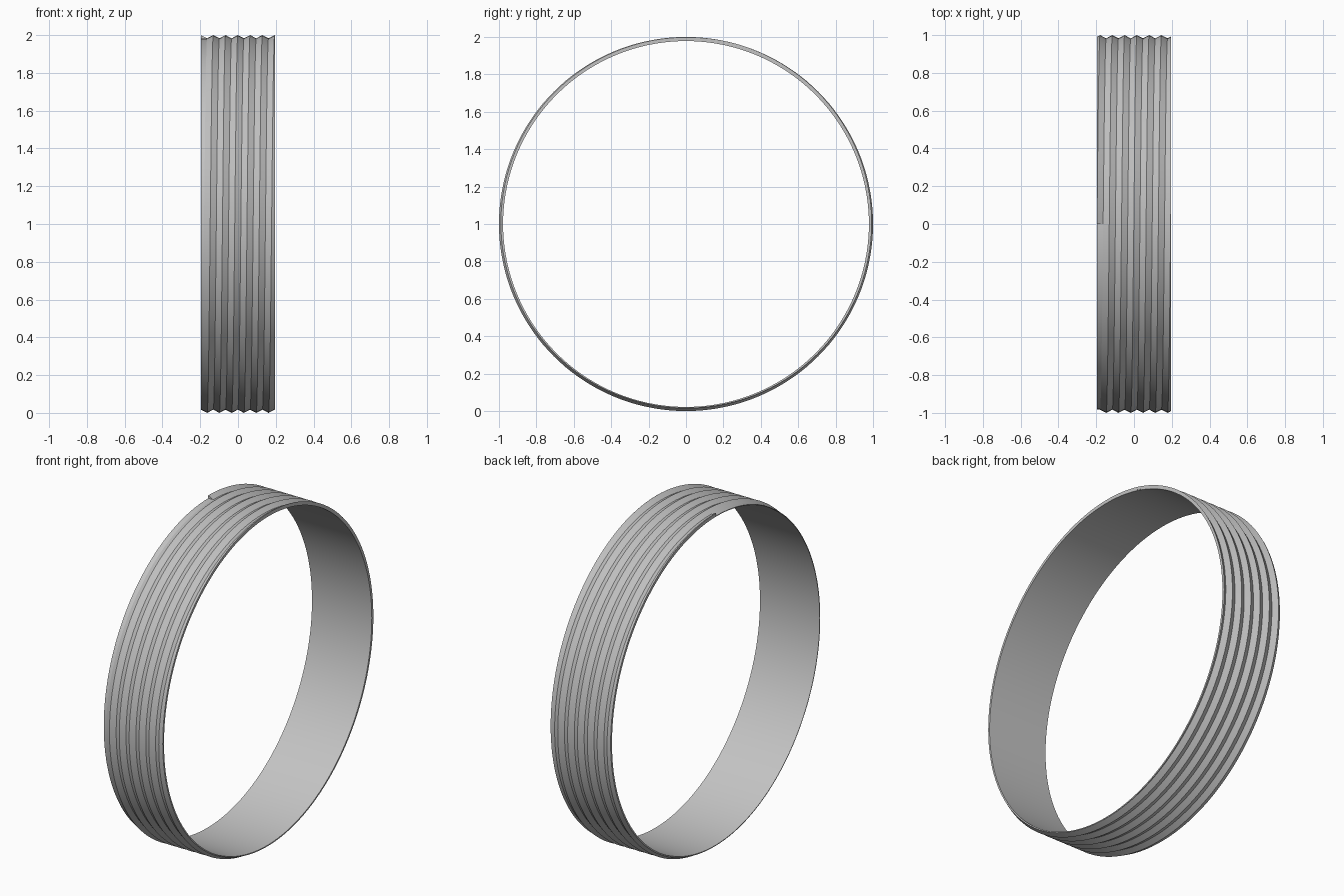
import bpy, bmesh
from math import sin, cos, tau
from mathutils import Vector

cube = bpy.data.objects.get("Cube")
if cube:
    bpy.data.objects.remove(cube, do_unlink=True)

SEG, PITCH, TURNS = 144, 0.065, 7
LEFT, RIGHT = -0.197, 0.197
R_IN, R_VALLEY, R_PEAK = 0.978, 0.983, 1.0
AXIS_Z = 1.0

grey = bpy.data.materials.new("plain grey")
grey.use_nodes = True
grey.diffuse_color = (0.55, 0.55, 0.55, 1)
grey.node_tree.nodes["Principled BSDF"].inputs["Base Color"].default_value = grey.diffuse_color


def ring_point(x, r, a):
    return Vector((x, r * sin(a), AXIS_Z + r * cos(a)))


def face_towards(face, direction):
    face.normal_update()
    if face.normal.dot(direction) < 0:
        face.normal_flip()


def radial(face):
    c = face.calc_center_median()
    return Vector((0, c.y, c.z - AXIS_Z))


def finish(bm, name):
    mesh = bpy.data.meshes.new(name)
    bm.to_mesh(mesh)
    bm.free()
    mesh.materials.append(grey)
    obj = bpy.data.objects.new(name, mesh)
    bpy.context.collection.objects.link(obj)
    bpy.ops.object.select_all(action='DESELECT')
    obj.select_set(True)
    bpy.context.view_layer.objects.active = obj
    bpy.ops.object.shade_smooth_by_angle(angle=0.35)


# Thin plain sleeve: closed rectangular section turned round the x axis
bm = bmesh.new()
section = [(LEFT, R_IN), (RIGHT, R_IN), (RIGHT, R_VALLEY - 0.0006), (LEFT, R_VALLEY - 0.0006)]
rows = [[bm.verts.new(ring_point(x, r, tau * i / SEG)) for x, r in section] for i in range(SEG)]
for i in range(SEG):
    a, b = rows[i], rows[(i + 1) % SEG]
    for k in range(4):
        j = (k + 1) % 4
        bm.faces.new((a[k], a[j], b[j], b[k]))
bmesh.ops.recalc_face_normals(bm, faces=bm.faces)
finish(bm, "inner_sleeve")

# Spiral ridge: triangular section wound round the sleeve from the top
bm = bmesh.new()
profile = [(-PITCH / 2, R_VALLEY), (0, R_PEAK), (PITCH / 2, R_VALLEY)]
rows = []
for n in range(TURNS * SEG + 1):
    x0 = LEFT + 0.001 + PITCH * n / SEG
    rows.append([bm.verts.new(ring_point(x0 + dx, r, tau * n / SEG)) for dx, r in profile])
for a, b in zip(rows, rows[1:]):
    for k in range(2):
        f = bm.faces.new((a[k], a[k + 1], b[k + 1], b[k]))
        face_towards(f, radial(f))
# Blunt start of the ridge
face_towards(bm.faces.new(rows[0]), Vector((0, -1, 0)))
bmesh.ops.remove_doubles(bm, verts=bm.verts, dist=1e-5)

# Trim both ends flat and close each rim down to the sleeve
for x, side in ((LEFT, -1), (RIGHT, 1)):
    normal = Vector((side, 0, 0))
    cut = bmesh.ops.bisect_plane(bm, geom=bm.verts[:] + bm.edges[:] + bm.faces[:], dist=1e-6,
                                 plane_co=(x, 0, 0), plane_no=normal, clear_outer=True)
    edges = [e for e in cut["geom_cut"] if isinstance(e, bmesh.types.BMEdge)]
    new = bmesh.ops.extrude_edge_only(bm, edges=edges)["geom"]
    for v in (g for g in new if isinstance(g, bmesh.types.BMVert)):
        d = Vector((0, v.co.y, v.co.z - AXIS_Z)).normalized() * (R_VALLEY - 0.0006)
        v.co = Vector((x, d.y, d.z + AXIS_Z))
    for f in (g for g in new if isinstance(g, bmesh.types.BMFace)):
        face_towards(f, normal)
finish(bm, "spiral_ridge")
